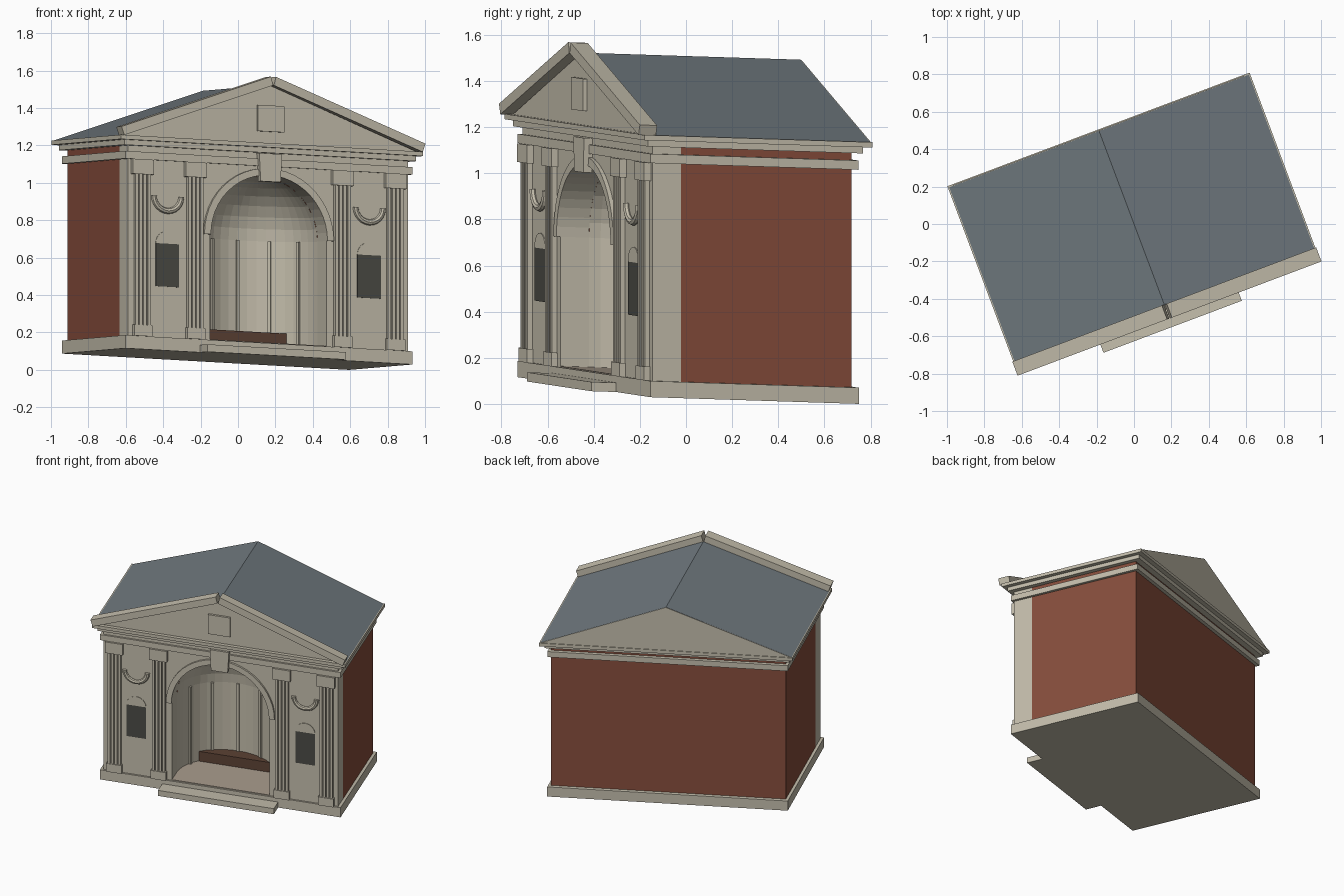
import bpy, bmesh
from math import sin, cos, pi, radians
from mathutils import Matrix, Vector

if "Cube" in bpy.data.objects:
    bpy.data.objects.remove(bpy.data.objects["Cube"])

# The building is turned about z and leans with a slight vertical shear
A = radians(20.6)
PLACE = Matrix(((cos(A), -sin(A), 0, 0), (sin(A), cos(A), 0, 0),
                (-0.053, -0.03, 1, 0.0583), (0, 0, 0, 1)))


def material(name, rgb):
    m = bpy.data.materials.new(name)
    m.diffuse_color = (*rgb, 1)
    m.use_nodes = True
    m.node_tree.nodes["Principled BSDF"].inputs["Base Color"].default_value = m.diffuse_color
    return m


STONE = material("stone", (0.55, 0.51, 0.41))
BRICK = material("brick", (0.24, 0.075, 0.045))
SLATE = material("slate", (0.16, 0.19, 0.21))
WOOD = material("wood", (0.11, 0.055, 0.035))
DARK = material("dark_panel", (0.07, 0.07, 0.06))
FLOOR = material("floor_tile", (0.42, 0.35, 0.28))


def finish(name, bm, mat, fix=True):
    if fix:
        bmesh.ops.recalc_face_normals(bm, faces=bm.faces)
    me = bpy.data.meshes.new(name)
    bm.to_mesh(me)
    bm.free()
    me.transform(PLACE)
    me.materials.append(mat)
    ob = bpy.data.objects.new(name, me)
    bpy.context.collection.objects.link(ob)
    return ob


def prism(name, pts, lo, hi, mat=STONE, plan=False):
    """Extrude an outline: (x, z) along y, or (x, y) along z when plan is set."""
    bm = bmesh.new()
    lift = (lambda a, b, t: (a, b, t)) if plan else (lambda a, b, t: (a, t, b))
    ends = [[bm.verts.new(lift(a, b, t)) for a, b in pts] for t in (lo, hi)]
    bm.faces.new(ends[0])
    bm.faces.new(ends[1][::-1])
    n = len(pts)
    for i in range(n):
        j = (i + 1) % n
        bm.faces.new((ends[0][i], ends[1][i], ends[1][j], ends[0][j]))
    return finish(name, bm, mat)


def box(name, x0, x1, y0, y1, z0, z1, mat=STONE):
    return prism(name, [(x0, z0), (x1, z0), (x1, z1), (x0, z1)], y0, y1, mat)


def skin(name, rows, mat=STONE, tube=False):
    """Quad skin over rows of points; tube closes each row and caps the ends."""
    bm = bmesh.new()
    vs = [[bm.verts.new(p) for p in r] for r in rows]
    n = len(rows[0])
    for a, b in zip(vs, vs[1:]):
        for i in range(n if tube else n - 1):
            j = (i + 1) % n
            bm.faces.new((a[i], a[j], b[j], b[i]))
    if tube:
        bm.faces.new(vs[0])
        bm.faces.new(vs[-1][::-1])
    else:
        bmesh.ops.remove_doubles(bm, verts=bm.verts, dist=1e-5)
    return finish(name, bm, mat, tube)


def arc(cx, cy, r, a0, a1, n):
    return [(cx + r * cos(a0 + (a1 - a0) * i / n), cy + r * sin(a0 + (a1 - a0) * i / n))
            for i in range(n + 1)]


R, SPRING, BASE = 0.333, 0.635, 0.07
FRONT, INNER, BACK = -0.457, -0.324, 0.465

# Plinth and step
box("plinth", -0.82, 0.82, -0.472, 0.492, 0, BASE)
box("front_step", -0.395, 0.395, -0.587, -0.46, 0, 0.04)

# Brick walls, U-shaped in plan
prism("brick_walls", [(-.8, INNER), (-.8, BACK), (.8, BACK), (.8, INNER),
                      (.76, INNER), (.76, .42), (-.76, .42), (-.76, INNER)],
      BASE, 1.09, BRICK, plan=True)

# Stone front with arched opening
prism("front_wall", [(-.8, BASE), (-.8, 1.09), (.8, 1.09), (.8, BASE), (R, BASE)]
      + arc(0, SPRING, R, 0, pi, 24) + [(-R, BASE)], FRONT, INNER)
prism("arch_moulding", arc(0, SPRING, 0.37, 0, pi, 24) + arc(0, SPRING, R, pi, 0, 24),
      -0.475, FRONT + .005)
prism("keystone", [(-.057, .933), (.057, .933), (.065, 1.083), (-.065, 1.083)], -0.497, FRONT)

# Niche: half cylinder under a quarter sphere
profile = [(R, BASE)] + arc(0, SPRING, R, 0, pi / 2, 8)
skin("niche", [[(r * cos(pi * i / 20), INNER + r * sin(pi * i / 20), z) for i in range(21)]
               for r, z in profile])
prism("niche_floor", [(-R, FRONT)] + [(R, FRONT)] + arc(0, INNER, R, 0, pi, 20),
      BASE - .01, BASE + .004, FLOOR, plan=True)
for i, deg in enumerate((30, 60, 90, 120, 150)):
    t = radians(deg)
    d, s = Vector((cos(t), sin(t))), Vector((-sin(t), cos(t))) * 0.009
    c = Vector((0, INNER))
    prism(f"niche_rib_{i}", [tuple(c + d * r + s * k) for r, k in
                             ((R + .01, -1), (R + .01, 1), (R - .014, 1), (R - .014, -1))],
          BASE, SPRING, plan=True)
prism("bench", arc(0, INNER, R - .004, radians(43), radians(137), 12), BASE, 0.145, WOOD, plan=True)

for side, m in (("left", -1), ("right", 1)):
    # Fluted pilasters
    for where, x in (("inner", 0.42), ("outer", 0.722)):
        x *= m
        n = f"{side}_{where}_pilaster"
        box(n + "_shaft", x - .045, x + .045, -0.468, FRONT + .005, .12, .945)
        for k in range(4):
            f = x - .0355 + k * .0237
            box(f"{n}_fillet_{k}", f - .0085, f + .0085, -0.479, -0.465, .12, .945)
        box(n + "_foot", x - .052, x + .052, -0.485, FRONT + .005, BASE, .13)
        box(n + "_capital", x - .06, x + .06, -0.488, FRONT + .005, .935, 1.015)
    # Small arched panel and hanging swag
    x = 0.576 * m
    box(side + "_window", x - .067, x + .067, FRONT - .004, FRONT + .01, .342, .572, DARK)
    prism(side + "_window_head", arc(x, .572, .067, 0, pi, 12), FRONT - .004, FRONT + .01)
    rows = []
    for i in range(13):
        t = pi + pi * i / 12
        rows.append([(x + r * cos(t), v, .825 + r * sin(t))
                     for r, v in arc(.078, -0.463, .016, 0, 2 * pi * 7 / 8, 7)])
    swag = skin(side + "_swag", rows, tube=True)
    # Raking cornice
    prism(side + "_rake", [(m * .002, 1.447), (m * .014, 1.493), (m * .868, 1.181), (m * .852, 1.136)],
          -0.54, -0.46)

# Entablature
box("lower_band", -.82, .82, -0.472, 0.49, 1.015, 1.055)
box("cornice_bed", -.833, .833, -0.488, 0.507, 1.087, 1.115)
box("cornice_top", -.863, .863, -0.517, 0.54, 1.115, 1.138)

# Pediment, roof and back gable
prism("pediment", [(-.84, 1.137), (.84, 1.137), (0, 1.447)], -0.487, -0.455)
box("pediment_block", -.075, .075, -0.505, -0.48, 1.2, 1.34)
prism("roof", [(-.856, 1.138), (.856, 1.138), (0, 1.45)], -0.465, 0.531, SLATE)
prism("back_gable", [(-.855, 1.138), (.855, 1.138), (0, 1.449)], 0.531, 0.535)
